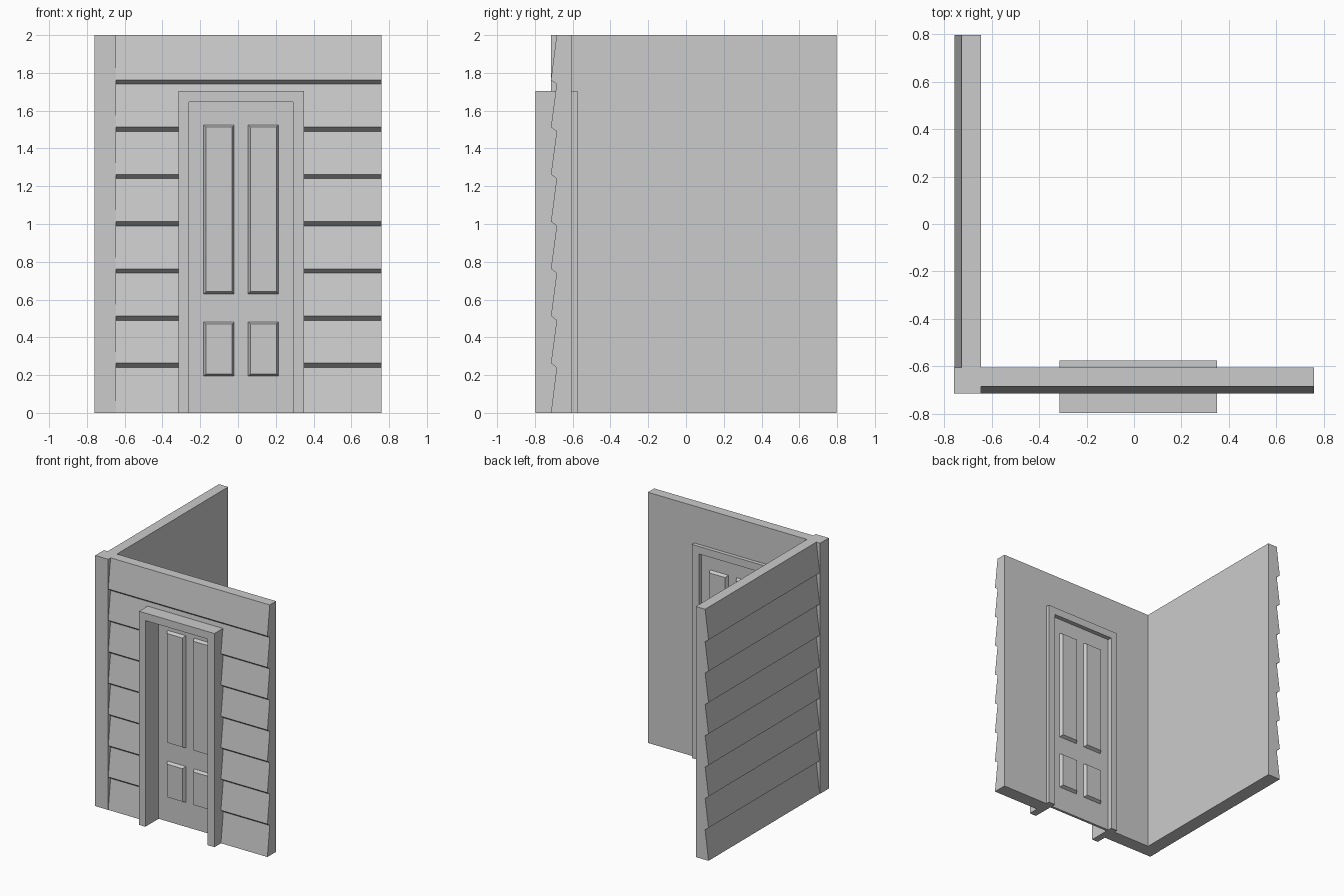
import bpy, bmesh
from mathutils import Vector

if "Cube" in bpy.data.objects:
    bpy.data.objects.remove(bpy.data.objects["Cube"])

COURSE = 0.25   # height of one siding board


def make_object(name, bm):
    bmesh.ops.recalc_face_normals(bm, faces=bm.faces[:])
    mesh = bpy.data.meshes.new(name)
    bm.to_mesh(mesh)
    bm.free()
    ob = bpy.data.objects.new(name, mesh)
    bpy.context.collection.objects.link(ob)
    return ob


def extrude(name, points, direction):
    """Closed outline pushed along a direction into a solid."""
    bm = bmesh.new()
    face = bm.faces.new([bm.verts.new(p) for p in points])
    geom = bmesh.ops.extrude_face_region(bm, geom=[face])["geom"]
    verts = [g for g in geom if isinstance(g, bmesh.types.BMVert)]
    bmesh.ops.translate(bm, verts=verts, vec=Vector(direction))
    return make_object(name, bm)


def box(name, x0, x1, y0, y1, z0, z1):
    pts = [(x0, y0, z0), (x1, y0, z0), (x1, y1, z0), (x0, y1, z0)]
    return extrude(name, pts, (0, 0, z1 - z0))


def siding_profile(outer, deep, inner):
    """Saw-tooth lap siding cross-section as (depth, z) pairs."""
    pts = [(inner, 0), (outer, 0)]
    for i in range(1, 8):
        pts += [(deep, i * COURSE - 0.01), (outer, i * COURSE + 0.013)]
    return pts + [(deep, 2), (inner, 2)]


# Walls and corner post
front = extrude("front_wall",
                [(-0.645, d, z) for d, z in siding_profile(-0.715, -0.685, -0.605)],
                (1.405, 0, 0))
extrude("side_wall",
        [(d, -0.61, z) for d, z in siding_profile(-0.757, -0.727, -0.645)],
        (0, 1.407, 0))
box("corner_post", -0.76, -0.645, -0.715, -0.605, 0, 2)

# Door opening in the front wall
cutter = box("opening_cutter", -0.29, 0.32, -1, -0.4, -0.1, 1.675)
cutter.hide_render = True
cutter.hide_viewport = True
cut = front.modifiers.new("opening", 'BOOLEAN')
cut.operation = 'DIFFERENCE'
cut.solver = 'EXACT'
cut.object = cutter

# Door frame, open at the bottom
frame = [(-0.315, 0), (-0.315, 1.705), (0.35, 1.705), (0.35, 0),
         (0.29, 0), (0.29, 1.645), (-0.26, 1.645), (-0.26, 0)]
extrude("door_frame", [(x, -0.797, z) for x, z in frame], (0, 0.222, 0))

# Door with raised, bevelled panels on both faces
D0, D1, RAISE, INSET = -0.63, -0.61, 0.025, 0.012
box("door", -0.26, 0.29, D0, D1, 0, 1.645)


def panel(name, x0, x1, z0, z1):
    bm = bmesh.new()
    rings = []
    mid = (D0 + D1) / 2
    for y, i in ((D0 - RAISE, INSET), (D0, 0), (D1, 0), (D1 + RAISE, INSET)):
        rings.append([bm.verts.new(p) for p in (
            (x0 + i, y, z0 + i), (x1 - i, y, z0 + i),
            (x1 - i, y, z1 - i), (x0 + i, y, z1 - i))])
    bm.faces.new(rings[0])
    bm.faces.new(rings[-1])
    for a, b in zip(rings, rings[1:]):
        for k in range(4):
            bm.faces.new((a[k], a[(k + 1) % 4], b[(k + 1) % 4], b[k]))
    make_object(name, bm)


for side, x0 in (("left", -0.182), ("right", 0.053)):
    panel(f"upper_panel_{side}", x0, x0 + 0.162, 0.63, 1.525)
    panel(f"lower_panel_{side}", x0, x0 + 0.162, 0.195, 0.482)
